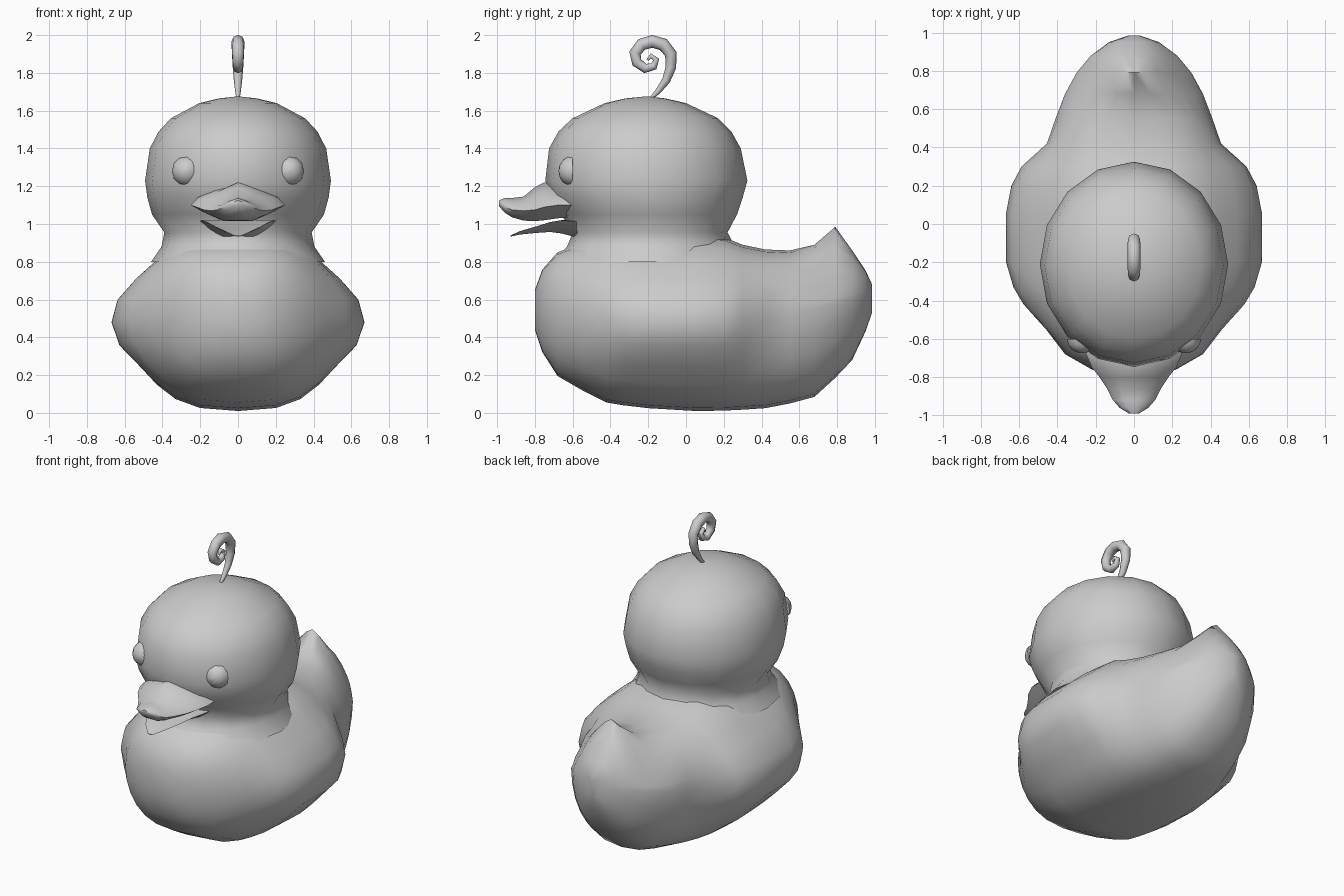
import bpy, bmesh, math

grey = bpy.data.materials.new("plain_grey")
grey.diffuse_color = (0.6, 0.6, 0.6, 1)


def spow(v, e):
    return math.copysign(abs(v) ** e, v)


def loft(name, rings, angle=60):
    """Skin a list of equal-length closed rings and cap both ends."""
    bm = bmesh.new()
    vr = [[bm.verts.new(p) for p in r] for r in rings]
    n = len(rings[0])
    for a, b in zip(vr, vr[1:]):
        for i in range(n):
            j = (i + 1) % n
            bm.faces.new((a[i], a[j], b[j], b[i]))
    bm.faces.new(vr[0])
    bm.faces.new(vr[-1])
    bmesh.ops.recalc_face_normals(bm, faces=bm.faces)
    me = bpy.data.meshes.new(name)
    bm.to_mesh(me)
    bm.free()
    ob = bpy.data.objects.new(name, me)
    bpy.context.collection.objects.link(ob)
    me.materials.append(grey)
    bpy.ops.object.select_all(action='DESELECT')
    ob.select_set(True)
    bpy.context.view_layer.objects.active = ob
    bpy.ops.object.shade_smooth_by_angle(angle=math.radians(angle))
    return ob


# Body with tail: y, bottom, top, half width, height of widest point, ridge sharpness
stations = [
    (-.80, .44, .65, .11, .55, 1), (-.76, .32, .76, .22, .55, 1),
    (-.68, .195, .85, .36, .53, 1), (-.55, .12, .90, .46, .50, 1),
    (-.42, .055, .93, .52, .50, 1), (-.33, .04, .94, .535, .49, 1),
    (-.20, .025, .94, .555, .48, 1), (.05, .01, .94, .555, .48, 1),
    (.20, .012, .93, .535, .48, 1), (.30, .017, .89, .51, .49, 1),
    (.42, .025, .865, .455, .50, 1), (.55, .05, .86, .41, .52, 1.1),
    (.68, .085, .89, .36, .55, 1.5), (.79, .185, .985, .30, .58, 2),
    (.88, .28, .86, .225, .60, 1.5), (.95, .43, .755, .13, .60, 1.1),
    (.985, .53, .68, .03, .60, 1)]
rings = []
for y, zb, zt, hw, zm, p in stations:
    ring = []
    for k in range(24):
        t = math.tau * k / 24
        c, s = math.cos(t), math.sin(t)
        if s >= 0:
            x, z = hw * spow(c, .7 * p), zm + (zt - zm) * s ** p
        else:
            x, z = hw * spow(c, .75), zm + (zm - zb) * s
        # folded wings swell out of the flanks
        f = max(0, 1 - ((y + .04) / .45) ** 4)
        g = max(0, 1 - ((z - .49) / .27) ** 2)
        x += math.copysign(.115 * f * g, c) if abs(c) > .01 else 0
        ring.append((x, y, z))
    rings.append(ring)
loft("body", rings)

# Head and flared neck: z, half width, front y, back y
levels = [
    (.80, .46, -.70, .30), (.88, .405, -.63, .26), (.955, .39, -.60, .22),
    (1.05, .455, -.66, .27), (1.14, .48, -.715, .30), (1.23, .492, -.745, .325),
    (1.40, .467, -.725, .29), (1.49, .42, -.675, .24), (1.56, .355, -.60, .17),
    (1.64, .205, -.43, .0), (1.665, .10, -.32, -.11), (1.675, .01, -.22, -.20)]
loft("head", [[(hw * math.sin(math.tau * k / 16),
                (a + b) / 2 + (b - a) / 2 * math.cos(math.tau * k / 16), z)
               for k in range(16)] for z, hw, a, b in levels])

# Eyes: soft bulges barely breaking the face
for side in (-1, 1):
    eye = [[(side * .27 + .08 * math.sin(a) * math.cos(math.tau * k / 12),
             -.60 - .075 * math.cos(a),
             1.28 + .08 * math.sin(a) * math.sin(math.tau * k / 12))
            for k in range(12)] for a in (.02, .4, .8, 1.2, 1.57)]
    loft("eye_left" if side > 0 else "eye_right", eye)


def bill(name, rows):
    """Rows of y, half width, ridge z, shoulder z, edge z, underside z."""
    out = []
    for y, w, top, sh, edge, low in rows:
        half = [(w * .5, sh), (w * .85, (sh + edge) / 2), (w, edge),
                (w * .75, (edge + low) / 2), (w * .4, low)]
        pts = [(0, top)] + half + [(0, low)] + [(-x, z) for x, z in reversed(half)]
        out.append([(x, y, z) for x, z in pts])
    return loft(name, out)


# Upper bill, arched with a central ridge
bill("upper_bill", [
    (-.99, .025, 1.125, 1.12, 1.11, 1.095), (-.96, .075, 1.137, 1.125, 1.09, 1.06),
    (-.92, .11, 1.138, 1.12, 1.075, 1.035), (-.86, .14, 1.145, 1.12, 1.07, 1.018),
    (-.80, .18, 1.195, 1.15, 1.075, 1.015), (-.75, .22, 1.22, 1.17, 1.09, 1.02),
    (-.68, .25, 1.22, 1.18, 1.10, 1.03), (-.55, .25, 1.20, 1.16, 1.10, 1.04)])

# Lower bill, a thin scoop
bill("lower_bill", [
    (-.93, .02, .938, .938, .939, .933), (-.88, .07, .957, .958, .962, .944),
    (-.80, .12, .977, .980, .985, .952), (-.72, .165, .995, 1.00, 1.01, .958),
    (-.66, .195, 1.02, 1.02, 1.02, .95), (-.54, .20, 1.02, 1.02, 1.01, .92)])

# Curl on the crown: y, z, radius along a spiral
spiral = [
    (-.20, 1.65, .006), (-.15, 1.70, .015), (-.105, 1.76, .022), (-.08, 1.83, .028),
    (-.08, 1.90, .032), (-.12, 1.95, .034), (-.18, 1.967, .034), (-.235, 1.95, .033),
    (-.27, 1.905, .031), (-.26, 1.855, .028), (-.215, 1.823, .025),
    (-.17, 1.835, .021), (-.158, 1.87, .017), (-.185, 1.89, .013), (-.205, 1.868, .006)]
rings = []
for i, (y, z, r) in enumerate(spiral):
    a, b = spiral[max(i - 1, 0)], spiral[min(i + 1, len(spiral) - 1)]
    ty, tz = b[0] - a[0], b[1] - a[1]
    m = math.hypot(ty, tz)
    ny, nz = -tz / m, ty / m
    rings.append([(r * math.cos(math.tau * k / 8),
                   y + r * ny * math.sin(math.tau * k / 8),
                   z + r * nz * math.sin(math.tau * k / 8)) for k in range(8)])
loft("crown_curl", rings)
